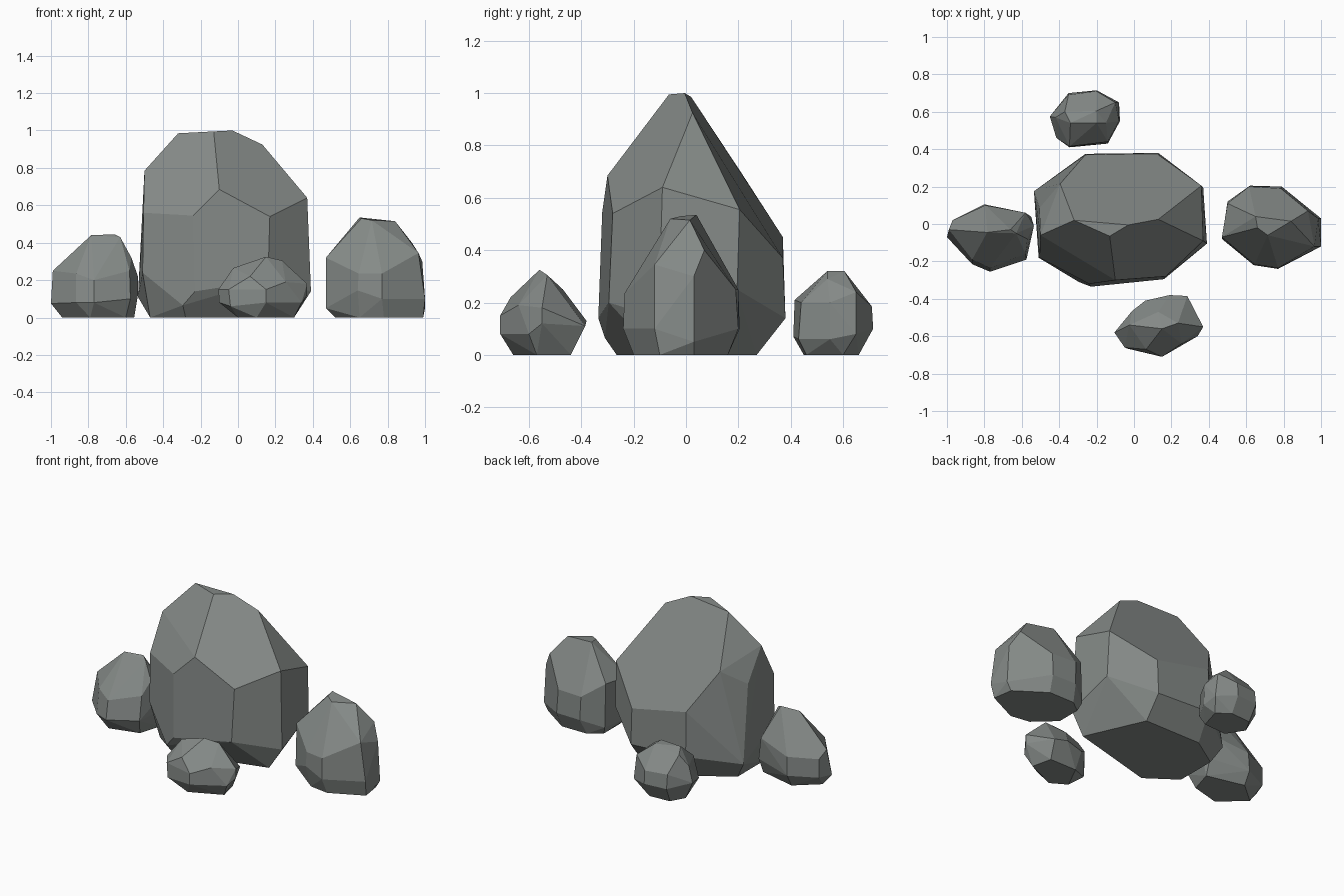
import bpy, bmesh, math

# single stone colour
stone = bpy.data.materials.new("grey_stone")
stone.diffuse_color = (0.235, 0.255, 0.245, 1)


def rock(name, ground, corners):
    """Faceted boulder: hull around its footprint on the ground and its chiselled corners."""
    bm = bmesh.new()
    for x, y in ground:
        bm.verts.new((x, y, 0))
    for p in corners:
        bm.verts.new(p)
    res = bmesh.ops.convex_hull(bm, input=bm.verts[:])
    loose = [v for v in bm.verts if not v.link_faces]
    bmesh.ops.delete(bm, geom=loose, context='VERTS')
    # merge near-coplanar triangles into broad flat facets
    bmesh.ops.dissolve_limit(bm, angle_limit=math.radians(7),
                             verts=bm.verts[:], edges=bm.edges[:])
    bmesh.ops.recalc_face_normals(bm, faces=bm.faces[:])
    me = bpy.data.meshes.new(name)
    bm.to_mesh(me)
    bm.free()
    me.materials.append(stone)
    ob = bpy.data.objects.new(name, me)
    bpy.context.collection.objects.link(ob)


# large central boulder: crest, shoulders, waist, undercut
rock("main_boulder",
     [(.30, -.11), (.13, .27), (-.27, .27), (-.47, .14), (-.47, -.13), (-.28, -.265)],
     [(-.32, .02, .985), (-.13, -.065, .995), (-.03, -.005, 1.0), (.13, .025, .925),
      (-.10, -.30, .685), (.17, -.28, .54), (.37, -.09, .64), (.36, .205, .555),
      (-.24, -.32, .545), (-.50, -.06, .785), (-.505, -.18, .56), (-.505, .085, .59),
      (-.395, .215, .69), (-.26, .37, .45), (.13, .37, .37),
      (-.23, -.335, .14), (-.295, -.31, .065), (-.51, -.18, .24), (-.535, .175, .11),
      (-.26, .375, .16), (.13, .38, .14), (.37, .195, .25),
      (.39, -.105, .14), (.16, -.295, .20)])

# left stone
rock("left_stone",
     [(-.94, -.06), (-.79, -.2), (-.6, -.15), (-.555, 0), (-.8, .06)],
     [(-.785, -.045, .44), (-.66, -.03, .445), (-.63, -.05, .43), (-.57, -.08, .32),
      (-.99, -.03, .25), (-.97, .02, .2), (-.795, .1, .2), (-.58, .06, .25),
      (-.535, -.01, .22), (-.865, -.19, .235), (-.785, -.18, .275), (-.77, -.235, .2),
      (-.58, -.16, .25), (-.77, -.255, .08), (-.865, -.215, .08), (-1, -.07, .075),
      (-.97, .02, .08), (-.8, .105, .08), (-.55, .04, .1), (-.535, -.01, .12),
      (-.575, -.19, .1)])

# right stone
rock("right_stone",
     [(.52, -.06), (.65, -.18), (.78, -.2), (.99, -.1), (.97, .03), (.78, .16),
      (.6, .16), (.52, .1)],
     [(.65, .04, .535), (.66, -.02, .53), (.715, -.06, .52), (.84, .015, .515),
      (.965, -.12, .345), (.985, .03, .3), (.93, .07, .4),
      (.715, -.19, .29), (.77, -.235, .235), (.645, -.215, .235), (.64, -.22, .145),
      (.77, -.24, .1), (1, -.12, .1), (1, .03, .05), (.47, -.07, .32), (.5, .11, .33),
      (.615, .2, .25), (.785, .19, .25), (.62, .205, .1), (.79, .2, .1),
      (.47, -.08, .05), (.5, .12, .05)])

# small front stone
rock("front_stone",
     [(0, -.6), (.1, -.66), (.3, -.57), (.27, -.44), (.08, -.44)],
     [(.15, -.56, .325), (.13, -.47, .25), (.235, -.53, .305), (-.025, -.54, .265),
      (.065, -.67, .22), (.255, -.64, .19), (.15, -.71, .15), (.15, -.71, .08),
      (-.05, -.66, .15), (-.105, -.58, .15), (-.1, -.58, .08), (-.01, -.465, .17),
      (.19, -.38, .13), (.285, -.385, .11), (.37, -.55, .18), (.37, -.55, .12),
      (.34, -.6, .08), (.06, -.41, .12), (-.04, -.665, .06)])

# small back stone
rock("back_stone",
     [(-.39, .56), (-.32, .45), (-.16, .46), (-.12, .6), (-.2, .66), (-.34, .65)],
     [(-.34, .54, .315), (-.2, .54, .32), (-.2, .605, .32), (-.37, .6, .29),
      (-.15, .54, .29), (-.42, .57, .22), (-.345, .415, .21), (-.14, .44, .2),
      (-.35, .69, .19), (-.2, .71, .185), (-.1, .65, .24), (-.08, .55, .2),
      (-.45, .575, .12), (-.415, .46, .1), (-.345, .41, .07), (-.14, .43, .06),
      (-.075, .55, .06), (-.08, .65, .08), (-.2, .715, .1), (-.35, .7, .1)])
